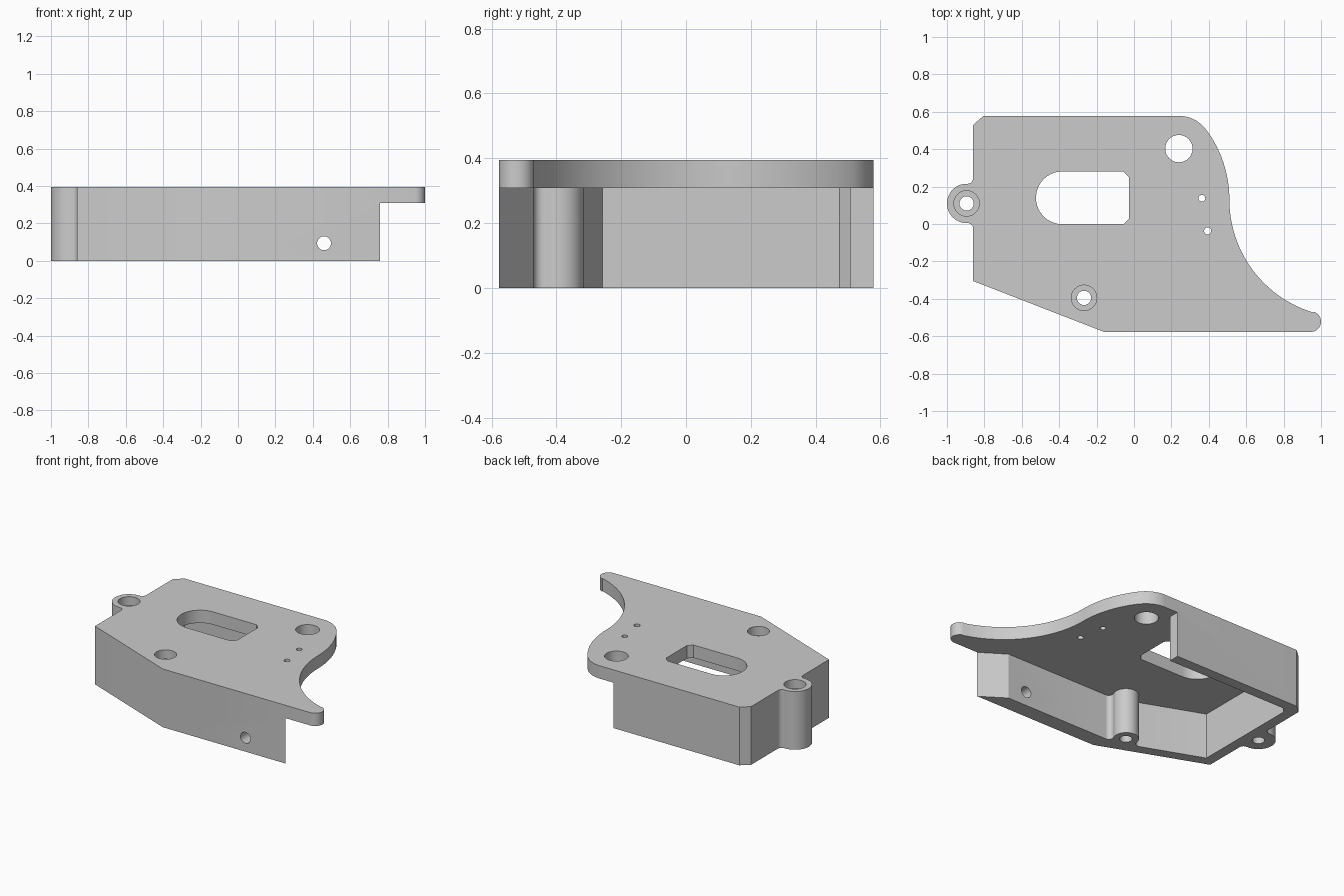
import bpy, bmesh
from math import cos, sin, radians, pi

if "Cube" in bpy.data.objects:
    bpy.data.objects.remove(bpy.data.objects["Cube"])

TOP, PLATE = 0.395, 0.308      # top face and underside of the plate


def arc(cx, cy, r, a0, a1, n=16):
    return [(cx + r * cos(radians(a0 + (a1 - a0) * i / n)),
             cy + r * sin(radians(a0 + (a1 - a0) * i / n))) for i in range(n + 1)]


def prism(name, pts, z0, z1):
    bm = bmesh.new()
    face = bm.faces.new([bm.verts.new((x, y, z0)) for x, y in pts])
    ext = bmesh.ops.extrude_face_region(bm, geom=[face])
    for v in ext["geom"]:
        if isinstance(v, bmesh.types.BMVert):
            v.co.z = z1
    bmesh.ops.recalc_face_normals(bm, faces=bm.faces)
    mesh = bpy.data.meshes.new(name)
    bm.to_mesh(mesh)
    bm.free()
    ob = bpy.data.objects.new(name, mesh)
    bpy.context.collection.objects.link(ob)
    return ob


def hole(x, y, r, z0=-0.1, z1=0.5):
    return prism("hole_cutter", arc(x, y, r, 0, 352.5, 47), z0, z1)


# Outer outline: chamfered corner, curved right edge, rounded tip, side lug
outline = [(-0.86, 0.53), (-0.805, 0.578)]
outline += arc(0.24, 0.398, 0.18, 90, 36.87, 12)
outline += arc(-0.12, 0.13, 0.63, 36.87, 0, 16)[1:]
outline += arc(1.14, 0.13, 0.63, 180, 253.3, 32)[1:]
outline += arc(0.945, -0.522, 0.055, 73.3, -90, 16)
outline += [(-0.16, -0.577), (-0.86, -0.305)]
outline += arc(-0.89, -0.025, 0.03, 0, 92, 8)
outline += arc(-0.895, 0.11, 0.105, 272, 88, 32)[1:-1]
outline += arc(-0.89, 0.245, 0.03, 268, 360, 8)
housing = prism("housing", outline, 0, TOP)

# Hollow under the plate, open to the right, leaving walls and the screw boss
hollow = [(-0.79, -0.257), (-0.79, 0.473), (-0.757, 0.507), (0.14, 0.507),
          (0.14, 0.7), (1.2, 0.7), (1.2, -0.7), (0.948, -0.7), (0.76, -0.577),
          (0.60, -0.471)]
hollow += arc(-0.17, -0.441, 0.03, 270, 153.6, 8)
hollow += arc(-0.267, -0.393, 0.078, -26.4, 176, 24)[1:]
hollow += arc(-0.375, -0.385, 0.03, -4, -111, 8)[1:]
cutters = [prism("hollow_cutter", hollow, -0.1, PLATE)]

# Slot with one round end and one chamfered end
slot = arc(-0.383, 0.14, 0.141, 90, 270, 32)
slot += [(-0.057, -0.001), (-0.027, 0.029), (-0.027, 0.251), (-0.057, 0.281)]
cutters.append(prism("slot_cutter", slot, 0.2, 0.5))

# Screw holes with counterbores, then plain holes
for x, y in ((-0.895, 0.11), (-0.267, -0.395)):
    cutters += [hole(x, y, 0.038), hole(x, y, 0.068, TOP - 0.06)]
for x, y, r in ((0.24, 0.403, 0.073), (0.363, 0.138, 0.018), (0.394, -0.037, 0.019)):
    cutters.append(hole(x, y, r, 0.2))

# Cross hole through the front wall
cross = hole(0, 0, 0.037, -0.1, 0.2)
cross.rotation_euler = (pi / 2, 0, 0)
cross.location = (0.46, -0.5, 0.094)
cutters.append(cross)

for c in cutters:
    c.hide_render = True
    mod = housing.modifiers.new("cut", "BOOLEAN")
    mod.operation, mod.solver, mod.object = "DIFFERENCE", "EXACT", c

# Bake the cuts and remove the cutters
bpy.context.view_layer.update()
result = bpy.data.meshes.new_from_object(
    housing.evaluated_get(bpy.context.evaluated_depsgraph_get()))
housing.modifiers.clear()
housing.data = result
for c in cutters:
    bpy.data.objects.remove(c)

bpy.ops.object.select_all(action="DESELECT")
housing.select_set(True)
bpy.context.view_layer.objects.active = housing
bpy.ops.object.shade_smooth_by_angle(angle=radians(25))
